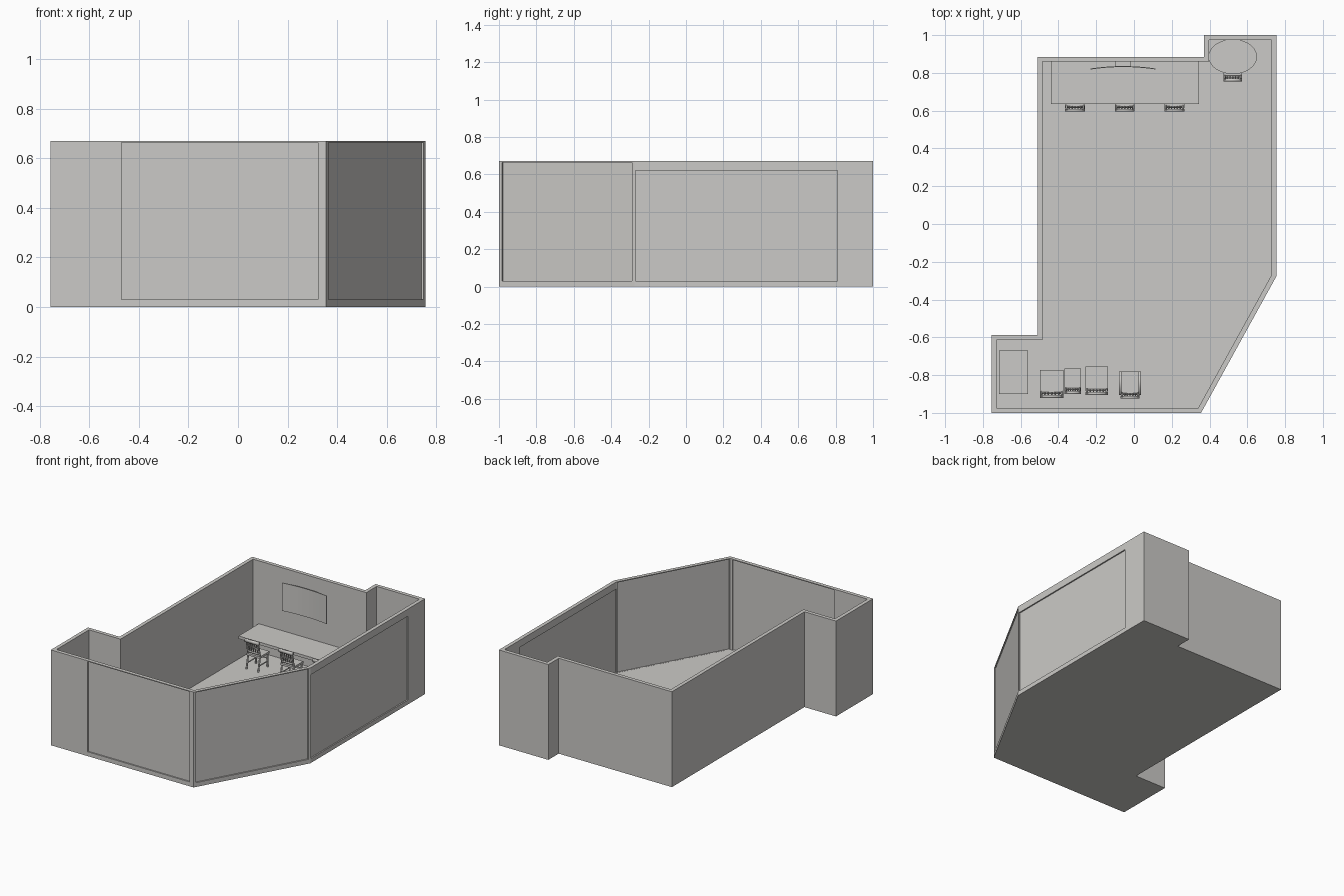
import bpy, bmesh, math
from mathutils import Vector

if "Cube" in bpy.data.objects:
    bpy.data.objects.remove(bpy.data.objects["Cube"])

mat = bpy.data.materials.new("light grey")
mat.diffuse_color = (0.6, 0.59, 0.57, 1)
mat.use_nodes = True
mat.node_tree.nodes["Principled BSDF"].inputs["Base Color"].default_value = mat.diffuse_color
FLOOR, TOP, WALL = 0.03, 0.67, 0.026


def finish(bm, name, smooth=False):
    bmesh.ops.recalc_face_normals(bm, faces=bm.faces)
    me = bpy.data.meshes.new(name)
    bm.to_mesh(me)
    bm.free()
    me.materials.append(mat)
    ob = bpy.data.objects.new(name, me)
    bpy.context.collection.objects.link(ob)
    if smooth:
        for p in me.polygons:
            p.use_smooth = len(p.vertices) == 4
    return ob


def add_box(bm, x0, x1, y0, y1, z0, z1):
    vs = bmesh.ops.create_cube(bm, size=1)["verts"]
    for v in vs:
        v.co = Vector((x0 + (v.co.x + .5) * (x1 - x0), y0 + (v.co.y + .5) * (y1 - y0),
                       z0 + (v.co.z + .5) * (z1 - z0)))


def box(name, *dims):
    bm = bmesh.new()
    add_box(bm, *dims)
    return finish(bm, name)


def add_beam(bm, a, b, r, sides=8):
    a, b = Vector(a), Vector(b)
    vs = bmesh.ops.create_cone(bm, cap_ends=True, segments=sides, radius1=r, radius2=r,
                               depth=(b - a).length)["verts"]
    q = Vector((0, 0, 1)).rotation_difference(b - a)
    for v in vs:
        v.co = q @ v.co + (a + b) / 2


# room shell: outline, mitred inner outline, floor
outer = [Vector(p) for p in [(-.755, -1), (.355, -1), (.755, -.275), (.755, 1), (.37, 1),
                             (.37, .885), (-.51, .885), (-.51, -.587), (-.755, -.587)]]
n = len(outer)
inner = []
for i in range(n):
    d0 = (outer[i] - outer[i - 1]).normalized()
    d1 = (outer[(i + 1) % n] - outer[i]).normalized()
    n0, n1 = Vector((-d0.y, d0.x)), Vector((-d1.y, d1.x))
    inner.append(outer[i] + (n0 + n1) * WALL / (1 + n0.dot(n1)))
bm = bmesh.new()
rings = [[bm.verts.new((p.x, p.y, z)) for p in pts]
         for pts, z in [(outer, 0), (outer, TOP), (inner, TOP), (inner, FLOOR)]]
bm.faces.new(rings[0])
bm.faces.new(rings[3])
for lo, hi in zip(rings, rings[1:]):
    for i in range(n):
        j = (i + 1) % n
        bm.faces.new((lo[i], lo[j], hi[j], hi[i]))
room = finish(bm, "room_shell")


# window panels set into the middle of the walls
def slab(name, a, b, t0, t1, z0, z1):
    """Upright slab along a wall from a to b, between depths t0 and t1 inwards."""
    a, b = Vector(a), Vector(b)
    d = (b - a).normalized()
    nrm = Vector((-d.y, d.x))
    bm = bmesh.new()
    foot = [a + nrm * t0, b + nrm * t0, b + nrm * t1, a + nrm * t1]
    lo, hi = [[bm.verts.new((p.x, p.y, z)) for p in foot] for z in (z0, z1)]
    bm.faces.new(lo)
    bm.faces.new(hi)
    for i in range(4):
        j = (i + 1) % 4
        bm.faces.new((lo[i], lo[j], hi[j], hi[i]))
    return finish(bm, name)


windows = [("front", (-.47, -1), (.322, -1), .664),
           ("angled", (.364, -.984), (.748, -.288), .664),
           ("right", (.755, -.27), (.755, .81), .62)]
for name, a, b, z1 in windows:
    cut = slab(name + "_window_cutter", a, b, -.02, WALL + .004, FLOOR + .0005, z1)
    cut.hide_render = True
    cut.hide_set(True)
    mod = room.modifiers.new(name + "_opening", "BOOLEAN")
    mod.operation, mod.solver, mod.object = "DIFFERENCE", "EXACT", cut
    slab(name + "_window_pane", a, b, .009, .017, FLOOR, z1)

# long wall counter
box("counter_top", -.44, .345, .635, .862, .208, .228)

# shallow curved wall screen
bm = bmesh.new()
N = 12
rows = []
for i in range(N + 1):
    t = i / N * 2 - 1
    x, bow = -.0575 + .1725 * t, .013 * (1 - t * t)
    y = .818 + bow
    rows.append([bm.verts.new((x, yy, z)) for yy, z in
                 ((y, .39), (y + .005, .39), (y + .005, .587), (y, .587))])
for r, s in zip(rows, rows[1:]):
    for k in range(4):
        bm.faces.new((r[k], r[(k + 1) % 4], s[(k + 1) % 4], s[k]))
bm.faces.new(rows[0])
bm.faces.new(rows[-1])
finish(bm, "wall_screen")
box("screen_bracket", -.1, -.015, .833, .862, .45, .53)

# oval table on a pedestal
bm = bmesh.new()
for r, z0, z1, seg in [(1, .208, .228, 48), (.16, FLOOR, .21, 16), (.5, FLOOR, .04, 32)]:
    vs = bmesh.ops.create_cone(bm, cap_ends=True, segments=seg, radius1=r, radius2=r,
                               depth=z1 - z0)["verts"]
    for v in vs:
        v.co = Vector((.523 + v.co.x * .128, .886 + v.co.y * .092, v.co.z + (z0 + z1) / 2))
finish(bm, "oval_table", True)

# low table in the alcove
bm = bmesh.new()
add_box(bm, -.715, -.56, -.9, -.67, .185, .2)
for x in (-.705, -.57):
    for y in (-.89, -.68):
        add_box(bm, x - .007, x + .007, y - .007, y + .007, FLOOR, .187)
finish(bm, "alcove_table")


# chairs, all facing the back wall
def chair(name, x, y, w, d, top=.243, slats=5, arms=False):
    h, seat = w / 2, .13
    f = y + d
    bm = bmesh.new()
    for s in (-1, 1):
        px = x + s * (h - .007)
        add_beam(bm, (px, f - .01, FLOOR), (px, f - .01, seat), .006)
        add_beam(bm, (px, y + .01, FLOOR), (px, y + .03, seat), .006)
        add_beam(bm, (px, y + .03, seat), (px, y + .008, top), .006)
        add_beam(bm, (px, y + .02, .07), (px, f - .01, .07), .004)
        if arms:
            add_box(bm, px + s * .008 - .007, px + s * .008 + .007, y + .02, f, .175, .183)
            add_beam(bm, (px + s * .006, f - .012, seat - .01), (px + s * .006, f - .012, .178), .005)
    add_beam(bm, (x - h + .007, f - .01, .09), (x + h - .007, f - .01, .09), .004)
    # back rails and slats
    add_box(bm, x - h, x + h, y, y + .015, top - .022, top)
    add_box(bm, x - h + .007, x + h - .007, y + .021, y + .031, .145, .157)
    for i in range(slats):
        sx = x + (h - .007) * ((i + 1) / (slats + 1) * 2 - 1)
        add_beam(bm, (sx, y + .026, .15), (sx, y + .009, top - .012), .004, 6)
    finish(bm, name + "_frame", True)
    box(name + "_seat", x - h, x + h, y + .02, f, seat - .008, seat + .006)


for i, cx in enumerate((-.312, -.049, .214)):
    chair(f"counter_chair_{i + 1}", cx, .595, .105, .125)
chair("oval_table_chair", .523, .755, .1, .125)
chair("waiting_chair_1", -.436, -.92, .125, .147)
chair("waiting_chair_2", -.324, -.9, .088, .136)
chair("waiting_chair_3", -.197, -.905, .118, .15)
chair("waiting_armchair", -.021, -.925, .1, .143, arms=True)
